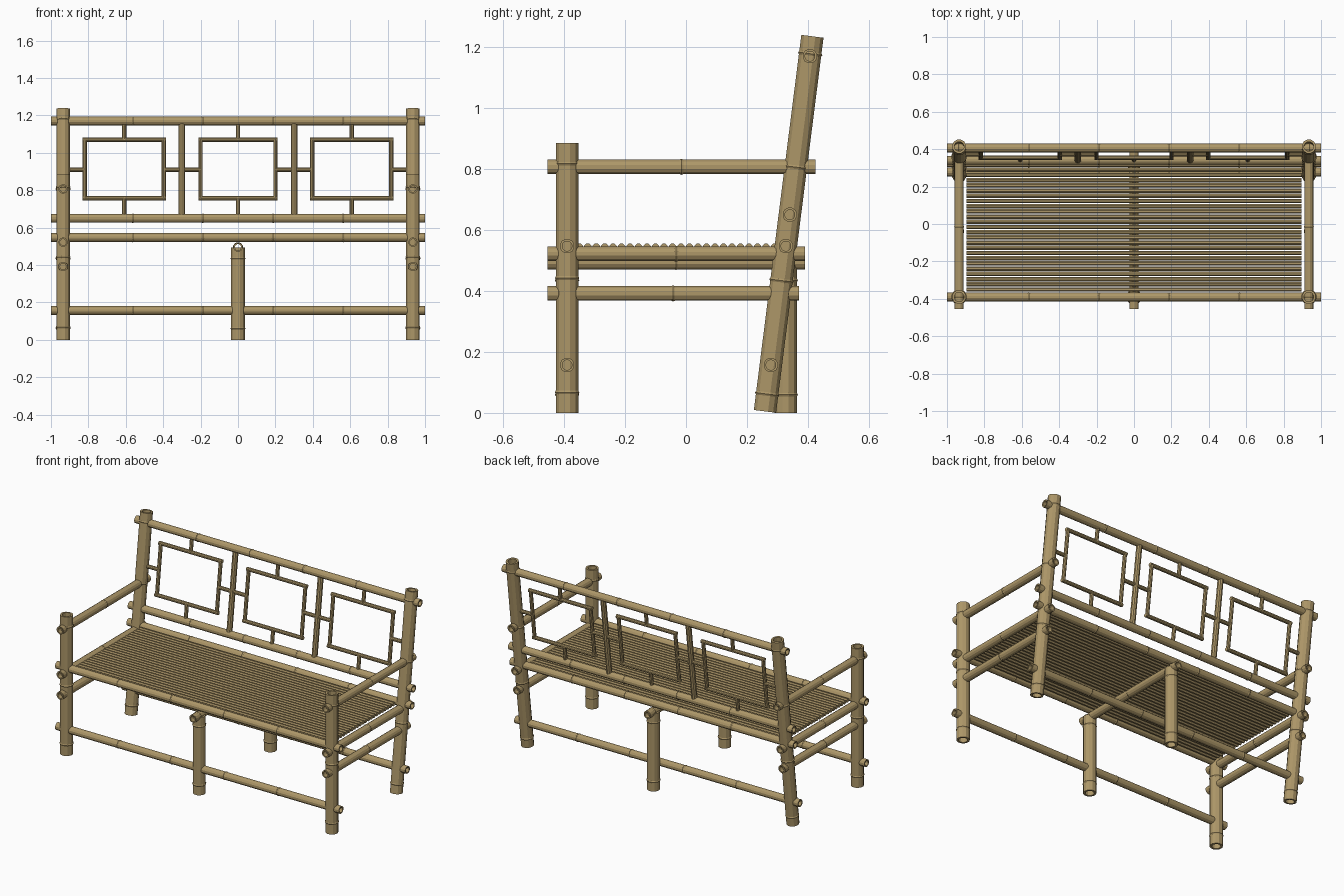
import bpy, bmesh, math
from mathutils import Vector

if "Cube" in bpy.data.objects:
    bpy.data.objects.remove(bpy.data.objects["Cube"])

bamboo = bpy.data.materials.new("bamboo_tan")
bamboo.diffuse_color = (0.42, 0.31, 0.14, 1)
bamboo.use_nodes = True
bamboo.node_tree.nodes["Principled BSDF"].inputs["Base Color"].default_value = bamboo.diffuse_color


def pole(name, a, b, r, sides=12, wall=0.32, nodes=True):
    """Bamboo cane from a to b: hollow when wall > 0, with slim ridges at the nodes."""
    a, b = Vector(a), Vector(b)
    axis = b - a
    length = axis.length
    # profile of (distance along cane, radius)
    prof = [(0, r)]
    if nodes:
        pitch = 0.375
        n = int(length / pitch)
        for i in range(n + 1):
            t = length / 2 + (i - n / 2) * pitch
            if 0.01 < t < length - 0.01:
                prof += [(t - 0.006, r), (t, r * 1.09), (t + 0.006, r)]
    prof.append((length, r))
    if wall:
        prof += [(length, r * (1 - wall)), (0, r * (1 - wall))]

    bm = bmesh.new()
    rot = axis.to_track_quat('Z', 'Y')
    rings = []
    for t, rad in prof:
        ring = []
        for k in range(sides):
            ang = 2 * math.pi * (k + 0.5) / sides
            p = Vector((rad * math.cos(ang), rad * math.sin(ang), t))
            ring.append(bm.verts.new(a + rot @ p))
        rings.append(ring)
    spans = len(rings) if wall else len(rings) - 1
    for i in range(spans):
        lo, hi = rings[i], rings[(i + 1) % len(rings)]
        for k in range(sides):
            m = (k + 1) % sides
            bm.faces.new((lo[k], lo[m], hi[m], hi[k]))
    if not wall:
        bm.faces.new(rings[0][::-1])
        bm.faces.new(rings[-1])
    bmesh.ops.recalc_face_normals(bm, faces=bm.faces)
    mesh = bpy.data.meshes.new(name)
    bm.to_mesh(mesh)
    bm.free()
    mesh.materials.append(bamboo)
    obj = bpy.data.objects.new(name, mesh)
    bpy.context.collection.objects.link(obj)
    return obj


def lean(z):
    """Depth of the tilted back plane at height z."""
    return 0.259 + (z - 0.005) * 0.1265


POST, RAIL, THIN = 0.038, 0.024, 0.012
FRONT, SIDE = -0.39, 0.935

# corner posts and side rails
for s, tag in ((-1, "left"), (1, "right")):
    x = s * SIDE
    pole(f"front_post_{tag}", (x, FRONT, 0), (x, FRONT, 0.885), POST)
    pole(f"back_post_{tag}", (x, lean(0.005), 0.005), (x, lean(1.235), 1.235), POST)
    pole(f"armrest_{tag}", (x, -0.455, 0.807), (x, 0.425, 0.807), 0.025)
    pole(f"seat_side_rail_{tag}", (x, -0.455, 0.522), (x, 0.39, 0.522), 0.025)
    pole(f"lower_side_rail_{tag}", (x, -0.455, 0.392), (x, 0.37, 0.392), 0.025)

# middle legs and the bearer joining them
pole("middle_leg_front", (0, FRONT, 0), (0, FRONT, 0.495), POST)
pole("middle_leg_back", (0, 0.327, 0), (0, 0.327, 0.495), POST)
pole("middle_bearer", (0, -0.455, 0.495), (0, 0.39, 0.495), 0.025)

# long rails
for name, y, z in (("front_stretcher", FRONT, 0.157), ("back_stretcher", lean(0.157), 0.157),
                   ("seat_front_rail", FRONT, 0.547), ("seat_back_rail", lean(0.547), 0.547),
                   ("back_bottom_rail", lean(0.65), 0.65), ("back_top_rail", lean(1.17), 1.17)):
    pole(name, (-1, y, z), (1, y, z), RAIL)

# seat slats
count = 24
for i in range(count):
    y = -0.35 + i * 0.64 / (count - 1)
    pole(f"seat_slat_{i + 1}", (-0.895, y, 0.543), (0.895, y, 0.543), 0.0128,
         sides=8, wall=0, nodes=False)


def back_bar(name, x0, z0, x1, z1, r=THIN):
    """Solid cane lying in the tilted back plane."""
    pole(name, (x0, lean(z0), z0), (x1, lean(z1), z1), r, sides=10, wall=0, nodes=False)


# back dividers
for x in (-0.3, 0.3):
    back_bar("back_divider", x, 0.65, x, 1.17, 0.018)

# three square frames with short connectors to rails, dividers and posts
ZB, ZT, ZM = 0.756, 1.07, 0.91
for cx, half, left, right in ((-0.608, 0.211, -SIDE, -0.3), (0, 0.2, -0.3, 0.3),
                              (0.608, 0.211, 0.3, SIDE)):
    for z in (ZB, ZT):
        back_bar("frame_bar", cx - half - 0.012, z, cx + half + 0.012, z)
    for s in (-1, 1):
        back_bar("frame_upright", cx + s * half, ZB, cx + s * half, ZT)
    back_bar("top_connector", cx, ZT, cx, 1.16)
    back_bar("bottom_connector", cx, 0.66, cx, ZB)
    back_bar("left_connector", left, ZM, cx - half, ZM)
    back_bar("right_connector", cx + half, ZM, right, ZM)
